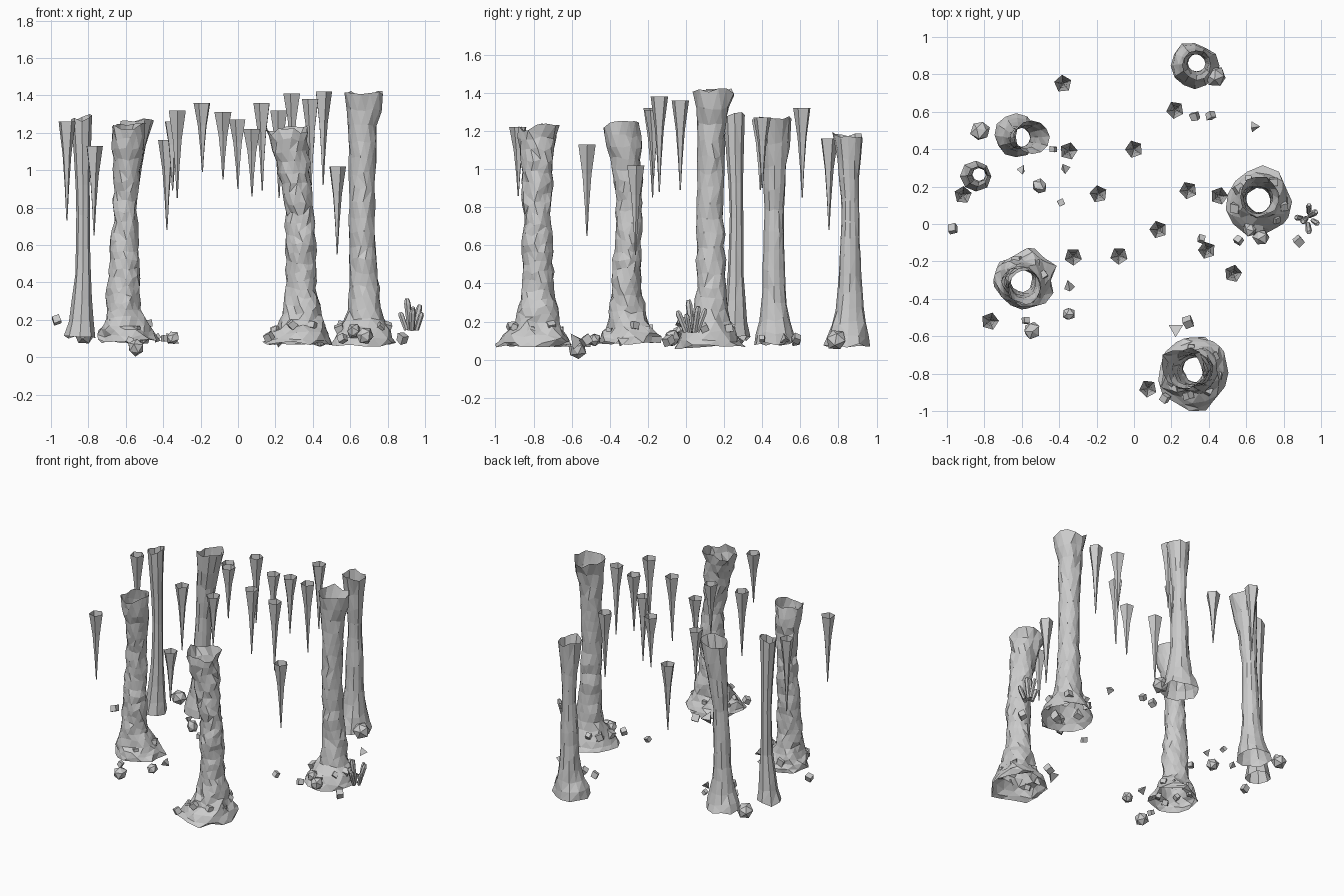
import bpy, bmesh, math, random
from mathutils import Vector, Matrix, Euler, noise

if "Cube" in bpy.data.objects:
    bpy.data.objects.remove(bpy.data.objects["Cube"])

random.seed(4)
TAU = math.tau


def finish(bm, name):
    me = bpy.data.meshes.new(name)
    bm.to_mesh(me)
    bm.free()
    ob = bpy.data.objects.new(name, me)
    bpy.context.collection.objects.link(ob)
    return ob


def loft(bm, rings):
    for a, b in zip(rings, rings[1:]):
        n = len(a)
        for i in range(n):
            bm.faces.new((a[i], a[(i + 1) % n], b[(i + 1) % n], b[i]))


def sample(keys, z):
    for a, b in zip(keys, keys[1:]):
        if z <= b[0]:
            t = max(0, (z - a[0]) / (b[0] - a[0]))
            return [p + (q - p) * t for p, q in zip(a, b)]
    return list(keys[-1])


# Open rocky tube, keys are (z, centre x, centre y, radius)
def column(name, keys, sides, rows, rough):
    bm = bmesh.new()
    rings = []
    z0, z1 = keys[0][0], keys[-1][0]
    for j in range(rows + 1):
        t = j / rows
        z = z0 + (z1 - z0) * t ** 1.25
        _, cx, cy, r = sample(keys, z)
        ring = []
        for i in range(sides):
            a = TAU * (i + 0.5 * (j % 2) * (rough > 0.1)) / sides
            p = Vector((cx + r * math.cos(a), cy + r * math.sin(a), z))
            k = 1 + 1.3 * rough * noise.noise(p * 11) + rough * random.uniform(-.45, .45)
            dz = random.uniform(-.012, .012)
            if j == rows:
                dz += 0.04 * noise.noise(p * 9)
            ring.append(bm.verts.new((cx + r * k * math.cos(a), cy + r * k * math.sin(a), z + dz)))
        rings.append(ring)
    loft(bm, rings)
    bmesh.ops.triangulate(bm, faces=bm.faces[:])
    return finish(bm, name)


column("front_right_column", [(.075, .32, -.795, .185), (.13, .33, -.79, .155), (.21, .34, -.78, .105), (.4, .345, -.775, .08),
       (.75, .33, -.78, .073), (1.0, .30, -.78, .08), (1.13, .28, -.78, .098), (1.22, .265, -.78, .115)], 15, 24, .17)
column("front_left_column", [(.09, -.585, -.30, .16), (.14, -.59, -.30, .135), (.25, -.61, -.305, .09), (.4, -.61, -.31, .08),
       (.8, -.60, -.295, .066), (1.0, -.595, -.31, .073), (1.13, -.59, -.33, .088), (1.23, -.585, -.335, .09)], 15, 24, .17)
column("right_column", [(.065, .665, .12, .18), (.12, .67, .12, .15), (.22, .675, .13, .095), (.4, .675, .135, .075),
       (.8, .66, .125, .069), (1.15, .665, .135, .073), (1.3, .67, .14, .086), (1.41, .67, .145, .108)], 13, 19, .13)
column("back_left_column", [(.085, -.63, .475, .115), (.14, -.625, .47, .1), (.25, -.62, .465, .07), (.4, -.615, .46, .06),
       (.8, -.60, .463, .05), (1.0, -.58, .465, .062), (1.25, -.545, .467, .09)], 12, 12, .09)
column("thin_left_column", [(.11, -.845, .255, .083), (.2, -.84, .257, .067), (.4, -.83, .262, .043),
       (.8, -.828, .265, .034), (1.0, -.83, .26, .04), (1.27, -.835, .255, .054)], 8, 8, .07)
column("back_right_column", [(.075, .325, .845, .125), (.12, .325, .85, .115), (.24, .33, .855, .075), (.4, .33, .86, .062),
       (.8, .335, .862, .045), (1.0, .335, .855, .056), (1.17, .335, .85, .078)], 12, 12, .1)

# Hanging five sided spikes, open at the top: x, y, top z, tip z
SPIKES = [(-.38, .75, 1.16, .68), (.22, .61, 1.32, .85), (0, .40, 1.27, .90), (-.35, .39, 1.26, .89),
          (-.915, .155, 1.26, .73), (-.19, .16, 1.36, .99), (.29, .18, 1.41, 1.0), (.455, .15, 1.42, .92),
          (.13, -.03, 1.36, .89), (-.325, -.175, 1.32, .85), (-.08, -.17, 1.31, .95), (.39, -.14, 1.38, .88),
          (.53, -.265, 1.02, .55), (-.77, -.52, 1.13, .65), (.075, -.88, 1.22, .86)]
for n, (x, y, top, tip) in enumerate(SPIKES):
    bm = bmesh.new()
    rings, turn = [], random.uniform(0, TAU)
    for t, r in ((0, .003), (.33, .012), (.67, .025), (1, .048)):
        rings.append([bm.verts.new((x + r * math.cos(turn + TAU * i / 5), y + r * math.sin(turn + TAU * i / 5),
                                    tip + (top - tip) * t)) for i in range(5)])
    loft(bm, rings)
    bm.faces.new(rings[0][::-1])
    finish(bm, f"hanging_spike_{n + 1}")


# Loose stones: boulder, block or shard
def stone(name, x, y, z, r, kind):
    bm = bmesh.new()
    if kind == "boulder":
        bmesh.ops.create_icosphere(bm, subdivisions=1, radius=r)
        bmesh.ops.dissolve_limit(bm, angle_limit=.1, verts=bm.verts, edges=bm.edges)
    elif kind == "block":
        bmesh.ops.create_cube(bm, size=r * 1.5)
    else:
        bmesh.ops.create_cone(bm, segments=3, radius1=r * 1.2, radius2=0, depth=r * 1.5, cap_ends=True)
    for v in bm.verts:
        v.co *= random.uniform(.88, 1.12)
    turn = Euler([random.uniform(0, TAU) for _ in range(3)]).to_matrix().to_4x4()
    bm.transform(Matrix.Translation((x, y, z)) @ turn)
    finish(bm, name)


for n, s in enumerate([(-.82, .5, .12, .057), (.435, .79, .105, .058), (-.545, -.57, .052, .048), (-.35, -.48, .105, .037),
                       (-.505, .2, .11, .042), (.68, -.07, .115, .046), (.62, -.03, .14, .04)]):
    stone(f"boulder_{n + 1}", *s, "boulder")
for n, s in enumerate([(-.97, -.025, .2, .029), (.88, -.09, .1, .03), (.56, -.085, .1, .024), (.29, -.525, .1, .03),
                       (.165, -.93, .11, .026), (-.58, -.515, .09, .022), (.325, .575, .1, .026), (.41, .58, .11, .025),
                       (-.39, .115, .1, .022), (-.43, .4, .11, .02), (.36, -.08, .1, .022)]):
    stone(f"block_{n + 1}", *s, "block")
for n, s in enumerate([(.21, -.56, .1, .04), (-.345, -.345, .1, .032), (.65, .52, .11, .03),
                       (-.375, .295, .1, .028), (-.61, .29, .1, .025)]):
    stone(f"shard_{n + 1}", *s, "shard")

# Rubble embedded in the flared feet
for foot, (cx, cy, r) in (("front_right", (.32, -.79, .13)), ("front_left", (-.59, -.30, .11)), ("right", (.67, .12, .13))):
    for i in range(7):
        a = TAU * i / 7 + random.uniform(-.3, .3)
        stone(f"{foot}_rubble_{i + 1}", cx + r * math.cos(a), cy + r * math.sin(a), random.uniform(.13, .18),
              random.uniform(.02, .032), "block")

# Leaning crystal cluster: base x, y, lean x, lean y, length, radius
for n, (x, y, lx, ly, length, r) in enumerate([(.92, .03, -.1, -.1, .17, .018), (.94, .045, .25, .15, .14, .017),
                                               (.90, .03, -.35, .05, .10, .016), (.93, .0, .05, -.4, .12, .017),
                                               (.955, .02, .3, -.2, .10, .015), (.935, .06, 0, .35, .13, .015)]):
    bm = bmesh.new()
    rings = [[bm.verts.new((q * math.cos(TAU * i / 6), q * math.sin(TAU * i / 6), z)) for i in range(6)]
             for q, z in ((r * .8, 0), (r, length * .85), (r * .6, length))]
    loft(bm, rings)
    bm.faces.new(rings[0][::-1])
    bm.faces.new(rings[-1])
    rot = Vector((lx, ly, 1)).to_track_quat('Z', 'Y').to_matrix().to_4x4()
    bm.transform(Matrix.Translation((x, y, .145)) @ rot)
    finish(bm, f"crystal_{n + 1}")
